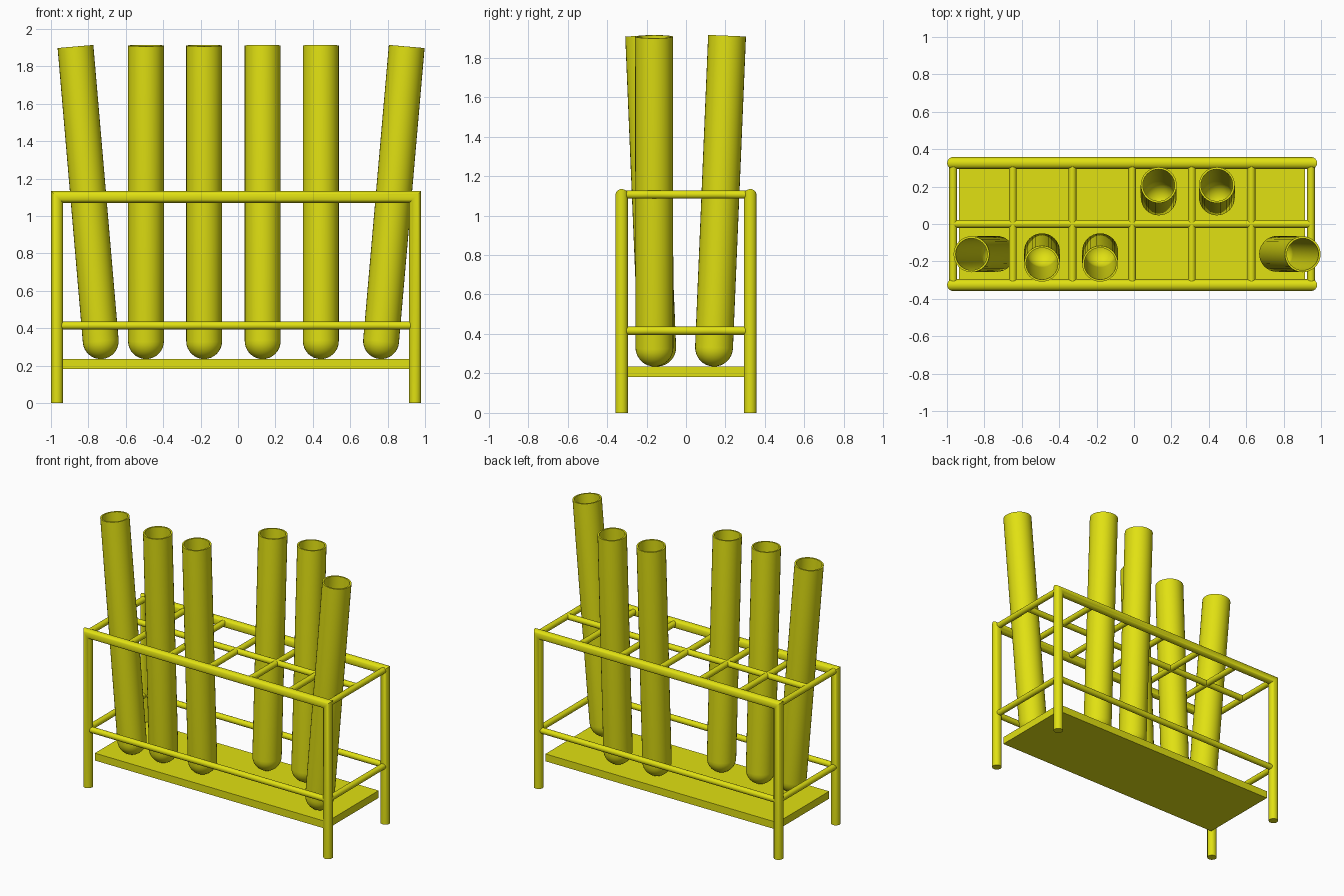
import bpy, bmesh, math
from mathutils import Vector

if "Cube" in bpy.data.objects:
    bpy.data.objects.remove(bpy.data.objects["Cube"])

CX = -0.01            # rack centre in x (leaning tube overhangs on the right)
HX, HY = 0.957, 0.326  # post axis half spacing
TOP, R_POST, R_BAR = 1.102, 0.032, 0.021

mat = bpy.data.materials.new("yellow")
mat.diffuse_color = (0.75, 0.75, 0.006, 1)
mat.use_nodes = True
mat.node_tree.nodes["Principled BSDF"].inputs["Base Color"].default_value = mat.diffuse_color


def finish(name, bm, smooth=True):
    bmesh.ops.recalc_face_normals(bm, faces=bm.faces)
    me = bpy.data.meshes.new(name)
    bm.to_mesh(me)
    bm.free()
    me.materials.append(mat)
    ob = bpy.data.objects.new(name, me)
    bpy.context.collection.objects.link(ob)
    if smooth:
        bpy.ops.object.select_all(action='DESELECT')
        bpy.context.view_layer.objects.active = ob
        ob.select_set(True)
        bpy.ops.object.shade_smooth_by_angle(angle=math.radians(35))
    return ob


def skin(bm, rings):
    """Bridge consecutive vertex rings with quads."""
    for a, b in zip(rings, rings[1:]):
        n = len(a)
        for i in range(n):
            j = (i + 1) % n
            bm.faces.new((a[i], a[j], b[j], b[i]))


def bar(name, p, q, r=R_BAR, n=20):
    p, q = Vector(p), Vector(q)
    bm = bmesh.new()
    bmesh.ops.create_cone(bm, cap_ends=True, segments=n, radius1=r, radius2=r,
                          depth=(q - p).length)
    ob = finish(name, bm)
    ob.location = (p + q) / 2
    ob.rotation_euler = (q - p).to_track_quat('Z', 'Y').to_euler()


def side_frame(name, y, n=24):
    """Two legs and a top rail with mitred corners."""
    bm = bmesh.new()
    rings = [[] for _ in range(4)]
    for i in range(n):
        a = 2 * math.pi * i / n
        o, dy = R_POST * math.cos(a), R_POST * math.sin(a)
        for ring, (s, z) in zip(rings, ((-1, 0), (-1, TOP + o), (1, TOP + o), (1, 0))):
            ring.append(bm.verts.new((CX + s * (HX + o), y + dy, z)))
    skin(bm, rings)
    bm.faces.new(rings[0])
    bm.faces.new(rings[3])
    finish(name, bm)


def test_tube(name, bottom, top, r=0.096, wall=0.011, n=32):
    """Hollow tube with a round bottom; bottom is the centre of its round end."""
    p, q = Vector(bottom), Vector(top)
    length = (q - p).length
    steps = 8
    ang = [math.pi / 2 * k / steps for k in range(1, steps + 1)]
    ri = r - wall
    outer = [(r * math.sin(a), -r * math.cos(a)) for a in ang]
    inner = [(ri * math.sin(a), -ri * math.cos(a)) for a in ang]
    profile = outer + [(r, length), (ri, length)] + inner[::-1]
    bm = bmesh.new()
    rings = [[bm.verts.new((rad * math.cos(2 * math.pi * i / n),
                            rad * math.sin(2 * math.pi * i / n), z))
              for i in range(n)] for rad, z in profile]
    skin(bm, rings)
    for ring, z in ((rings[0], -r), (rings[-1], -ri)):
        tip = bm.verts.new((0, 0, z))
        for i in range(n):
            bm.faces.new((ring[i], ring[(i + 1) % n], tip))
    ob = finish(name, bm)
    ob.location = p
    ob.rotation_euler = (q - p).to_track_quat('Z', 'Y').to_euler()


# Front and back frames with lower long rails
for label, y in (("front", -HY), ("back", HY)):
    side_frame(label + "_frame", y)
    bar(label + "_lower_rail", (CX - HX, y, 0.414), (CX + HX, y, 0.414))

# Lower end rails
for label, s in (("left", -1), ("right", 1)):
    x = CX + s * HX
    bar(label + "_lower_rail", (x, -HY, 0.416), (x, HY, 0.416))

# Top grid: seven crossbars and one central bar
for i in range(7):
    x = CX - HX + i * HX / 3
    bar(f"top_crossbar_{i + 1}", (x, -HY, 1.106), (x, HY, 1.106))
bar("top_centre_bar", (CX - HX, 0, 1.106), (CX + HX, 0, 1.106))

# Shelf
bm = bmesh.new()
bmesh.ops.create_cube(bm, size=1)
for v in bm.verts:
    v.co = (CX + v.co.x * 1.85, v.co.y * 0.59, 0.208 + v.co.z * 0.053)
finish("shelf", bm, smooth=False)

# Leaning test tubes: (bottom x, y), (top x, y), top z
tubes = [((-0.734, -0.16), (-0.869, -0.162), 1.906),
         ((-0.492, -0.146), (-0.492, -0.212), 1.911),
         ((-0.181, -0.146), (-0.181, -0.212), 1.911),
         ((0.132, 0.142), (0.132, 0.208), 1.911),
         ((0.443, 0.142), (0.443, 0.208), 1.911),
         ((0.765, -0.16), (0.902, -0.162), 1.906)]
for i, (b, t, z) in enumerate(tubes):
    test_tube(f"test_tube_{i + 1}", (*b, 0.331), (*t, z))
